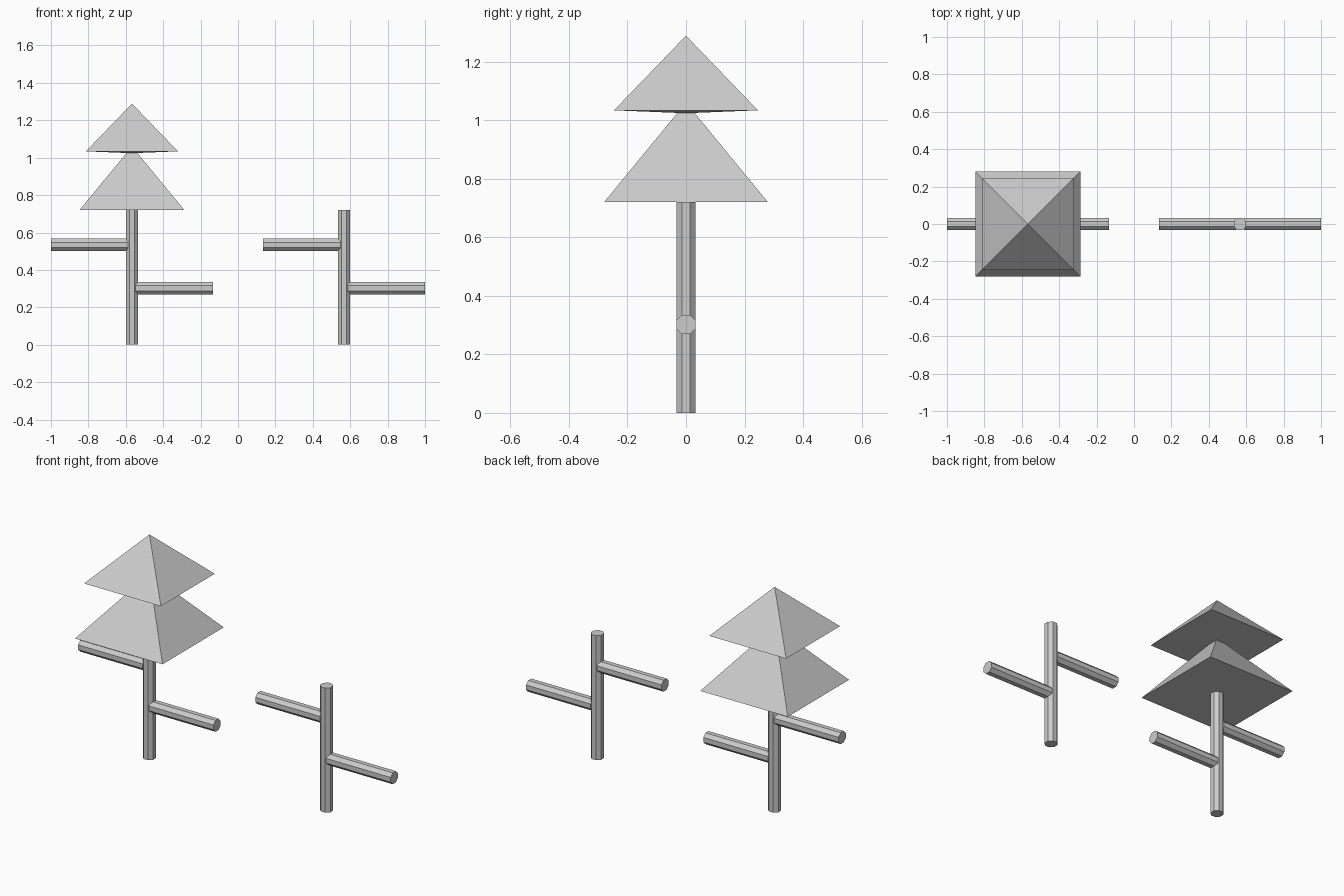
import bpy, bmesh
from math import pi
from mathutils import Matrix

if "Cube" in bpy.data.objects:
    bpy.data.objects.remove(bpy.data.objects["Cube"])

R = 0.0355   # circumradius of the octagonal bars
TURN = Matrix.Rotation(pi / 8, 4, 'Z')   # puts flats on the axes


def make_object(name, bm):
    bmesh.ops.recalc_face_normals(bm, faces=bm.faces)
    mesh = bpy.data.meshes.new(name)
    bm.to_mesh(mesh)
    bm.free()
    obj = bpy.data.objects.new(name, mesh)
    bpy.context.collection.objects.link(obj)
    return obj


def bar(name, length, centre, along_x=False):
    bm = bmesh.new()
    spin = Matrix.Rotation(pi / 2, 4, 'Y') if along_x else Matrix()
    bmesh.ops.create_cone(bm, cap_ends=True, segments=8, radius1=R, radius2=R,
                          depth=length, matrix=Matrix.Translation(centre) @ spin @ TURN)
    return make_object(name, bm)


def pyramid(name, x, half, z_base, z_top, dip=0.0):
    # Square foliage tier; dip lowers the middle of the underside
    bm = bmesh.new()
    base = [bm.verts.new((x + sx * half, sy * half, z_base))
            for sx, sy in ((-1, -1), (1, -1), (1, 1), (-1, 1))]
    tip = bm.verts.new((x, 0, z_top))
    for i in range(4):
        bm.faces.new((base[i], base[(i + 1) % 4], tip))
    if dip:
        low = bm.verts.new((x, 0, z_base - dip))
        for i in range(4):
            bm.faces.new((base[(i + 1) % 4], base[i], low))
    else:
        bm.faces.new(base[::-1])
    return make_object(name, bm)


# Two trunks, each with a high left and a low right branch
REACH, INSET = 0.433, 0.02
for label, x in (("leafy", -0.567), ("bare", 0.567)):
    bar(f"{label}_trunk", 0.72, (x, 0, 0.36))
    for side, sx, z in (("upper_left", -1, 0.534), ("lower_right", 1, 0.302)):
        bar(f"{label}_{side}_branch", REACH - INSET,
            (x + sx * (REACH + INSET) / 2, 0, z), along_x=True)

# Foliage tiers on the left tree
pyramid("lower_foliage", -0.567, 0.28, 0.72, 1.061)
pyramid("upper_foliage", -0.567, 0.246, 1.034, 1.289, dip=0.01)
